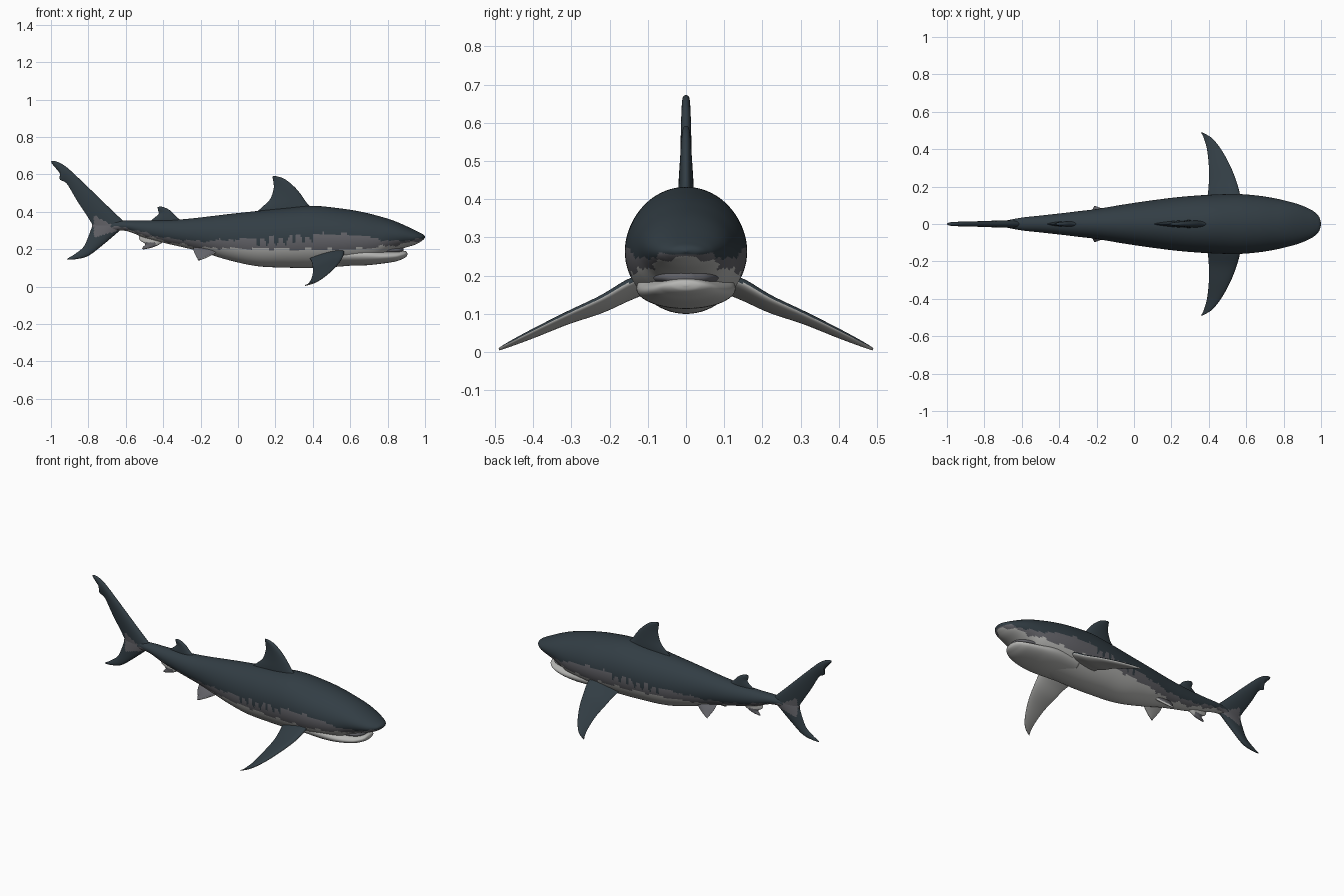
import bpy, bmesh, math
from mathutils import Vector

if "Cube" in bpy.data.objects:
    bpy.data.objects.remove(bpy.data.objects["Cube"])


def material(name, rgb):
    m = bpy.data.materials.new(name)
    m.diffuse_color = (*rgb, 1)
    m.use_nodes = True
    m.node_tree.nodes["Principled BSDF"].inputs["Base Color"].default_value = m.diffuse_color
    return m


MATS = [material("slate_back", (0.032, 0.047, 0.058)),
        material("grey_flank", (0.125, 0.125, 0.14)),
        material("pale_belly", (0.47, 0.47, 0.455))]
DARK, GREY, PALE = 0, 1, 2


def spline(nodes, steps):
    """Smooth rows through the given rows of numbers (Catmull-Rom)."""
    out = []
    for i in range(len(nodes) - 1):
        p0, p1 = nodes[max(i - 1, 0)], nodes[i]
        p2, p3 = nodes[i + 1], nodes[min(i + 2, len(nodes) - 1)]
        for k in range(steps):
            t = k / steps
            out.append([0.5 * (2 * b + (c - a) * t + (2 * a - 5 * b + 4 * c - d) * t * t
                               + (3 * b - a - 3 * c + d) * t ** 3)
                        for a, b, c, d in zip(p0, p1, p2, p3)])
    out.append(list(nodes[-1]))
    return out


def lerp_table(table, x):
    for (x0, v0), (x1, v1) in zip(table, table[1:]):
        if x <= x1:
            return v0 + (v1 - v0) * max(0, (x - x0) / (x1 - x0))
    return table[-1][1]


def skin(name, rings, rule):
    """Join rings of points into a closed smooth surface, coloured by rule."""
    bm = bmesh.new()
    vs = [[bm.verts.new(p) for p in r] for r in rings]
    n = len(vs[0])
    for a, b in zip(vs, vs[1:]):
        for j in range(n):
            bm.faces.new((a[j], a[(j + 1) % n], b[(j + 1) % n], b[j]))
    bm.faces.new(vs[0])
    bm.faces.new(vs[-1])
    bmesh.ops.recalc_face_normals(bm, faces=bm.faces)
    for f in bm.faces:
        f.smooth = True
        f.material_index = rule(f.calc_center_median(), f.normal)
    me = bpy.data.meshes.new(name)
    bm.to_mesh(me)
    bm.free()
    for m in MATS:
        me.materials.append(m)
    ob = bpy.data.objects.new(name, me)
    bpy.context.collection.objects.link(ob)
    return ob


def tube(name, nodes, rule, steps=18, n=72):
    """Elliptical loft along x; nodes are (x, top z, bottom z, half width)."""
    rings = []
    for x, top, bot, w in spline(nodes, steps):
        mid, h = (top + bot) / 2, (top - bot) / 2
        rings.append([(x, w * math.cos(2 * math.pi * j / n),
                       mid + h * math.sin(2 * math.pi * j / n)) for j in range(n)])
    return skin(name, rings, rule)


def fin(name, sections, rule, normal=(0, 1, 0), steps=8, n=20):
    """Foil loft; sections are (leading xyz, trailing xyz, half thickness)."""
    nor = Vector(normal).normalized()
    rings = []
    for r in spline([(*a, *b, t) for a, b, t in sections], steps):
        le, te, th = Vector(r[:3]), Vector(r[3:6]), r[6]
        ring = []
        for j in range(2 * n):
            u = j / n if j <= n else 2 - j / n
            s = 0.5 - 0.5 * math.cos(math.pi * u)
            off = th * max(0, math.sin(math.pi * s ** 0.65)) ** 0.7
            ring.append(le.lerp(te, s) + nor * off * (1 if j <= n else -1))
        rings.append(ring)
    return skin(name, rings, rule)


def flat(rows):
    """Upright sections on the centre plane from (lead x, z, trail x, z, thickness)."""
    return [((a, 0, b), (c, 0, d), t) for a, b, c, d, t in rows]


# Colour borders along the body
BACK_EDGE = [(-.78, .33), (-.6, .315), (-.4, .262), (-.2, .242), (.1, .258), (.3, .272),
             (.5, .285), (.65, .275), (.82, .242), (1, .256)]
BELLY_EDGE = [(-.78, .31), (-.6, .305), (-.4, .245), (-.2, .208), (0, .205), (.3, .2),
              (.6, .2), (.85, .222), (1, .252)]


def body_rule(c, n):
    ripple = .004 * math.sin(c.x * 47) + .003 * math.sin(c.x * 113)
    back = lerp_table(BACK_EDGE, c.x) + ripple
    if .1 < c.x < .4:  # dark gill fingers
        back -= .04 * max(0, math.sin(2 * math.pi * c.x / .048)) ** .5
    if c.z > back:
        return DARK
    return GREY if c.z > lerp_table(BELLY_EDGE, c.x) - ripple else PALE


# Body with overhanging snout
tube("body", [
    (-.78, .335, .315, .004), (-.7, .348, .298, .016), (-.6, .353, .298, .034),
    (-.5, .353, .262, .045), (-.4, .355, .235, .056), (-.3, .36, .212, .068),
    (-.2, .37, .187, .08), (-.05, .388, .142, .105), (.1, .404, .11, .127),
    (.25, .42, .102, .145), (.4, .432, .1, .156), (.55, .418, .108, .16),
    (.66, .4, .12, .152), (.75, .378, .142, .138), (.82, .357, .18, .122),
    (.88, .333, .204, .105), (.94, .305, .222, .08), (.97, .29, .236, .06),
    (.99, .279, .25, .037), (1, .268, .262, .004)], body_rule)

# Lower jaw and the mouth lining in the gap
tube("lower_jaw", [
    (.5, .22, .115, .12), (.66, .22, .113, .13), (.76, .2, .122, .117),
    (.84, .193, .134, .092), (.88, .192, .148, .067), (.9, .188, .16, .04),
    (.906, .178, .172, .006)], lambda c, n: PALE, steps=10)
tube("mouth_lining", [
    (.7, .23, .17, .1), (.8, .22, .17, .085), (.86, .215, .175, .06),
    (.885, .21, .18, .02)], lambda c, n: GREY, steps=6, n=40)

# Upright fins
fin("dorsal_fin", flat([
    (.43, .40, .08, .38, .02), (.375, .44, .125, .422, .02), (.335, .495, .17, .465, .017),
    (.3, .535, .19, .52, .014), (.255, .572, .19, .555, .011), (.22, .587, .186, .578, .008),
    (.192, .592, .185, .59, .003)]), lambda c, n: DARK)
fin("second_dorsal_fin", flat([
    (-.28, .34, -.48, .34, .015), (-.325, .37, -.455, .362, .014),
    (-.36, .405, -.425, .388, .011), (-.392, .423, -.428, .41, .008),
    (-.415, .429, -.43, .425, .003)]), lambda c, n: DARK)
fin("anal_fin", flat([
    (-.38, .26, -.53, .28, .014), (-.41, .232, -.525, .25, .012),
    (-.45, .212, -.497, .228, .01), (-.485, .203, -.507, .213, .006),
    (-.505, .199, -.513, .203, .002)]),
    lambda c, n: PALE if c.z > .237 or c.x > -.44 else GREY)


# Tail fin lobes with a grey wedge at the root
def tail_rule(c, n):
    return GREY if c.x > -.77 and .3 - .3 * (-.64 - c.x) < c.z < .31 + .55 * (-.64 - c.x) else DARK


fin("tail_upper_lobe", flat([
    (-.59, .33, -.76, .29, .02), (-.625, .362, -.778, .33, .02), (-.71, .443, -.805, .375, .018),
    (-.81, .54, -.862, .462, .015), (-.9, .625, -.915, .55, .013),
    (-.935, .652, -.952, .573, .012), (-.962, .666, -.953, .605, .011),
    (-.985, .672, -.983, .643, .009), (-.999, .671, -.997, .66, .004)]), tail_rule)
fin("tail_lower_lobe", flat([
    (-.6, .325, -.75, .37, .02), (-.635, .297, -.778, .325, .019), (-.72, .225, -.797, .275, .015),
    (-.8, .165, -.825, .214, .012), (-.865, .147, -.87, .176, .008),
    (-.914, .144, -.912, .15, .003)]), tail_rule)

# Paired fins on both sides
for side, s in (("left", 1), ("right", -1)):
    pectoral = [(.56, .1, .2, .38, .155, .018), (.567, .15, .182, .393, .135, .018),
                (.55, .22, .142, .4, .103, .015), (.515, .31, .1, .4, .073, .012),
                (.465, .4, .056, .39, .037, .009), (.415, .46, .025, .373, .015, .006),
                (.365, .489, .009, .358, .005, .003)]
    fin(side + "_pectoral_fin",
        [((a, y * s, b), (c, y * s, d), t) for a, y, b, c, d, t in pectoral],
        lambda c, n: DARK if n.z > -.1 else PALE, normal=(-.2, .42 * s, .9))
    pelvic = [(-.09, .035, .2, -.24, .215, .012), (-.125, .058, .178, -.236, .188, .011),
              (-.165, .078, .158, -.222, .16, .008), (-.195, .09, .146, -.215, .146, .005),
              (-.208, .095, .141, -.214, .141, .002)]
    fin(side + "_pelvic_fin",
        [((a, y * s, b), (c, y * s, d), t) for a, y, b, c, d, t in pelvic],
        lambda c, n: GREY if n.z > 0 else PALE, normal=(-.1, .75 * s, .65))
